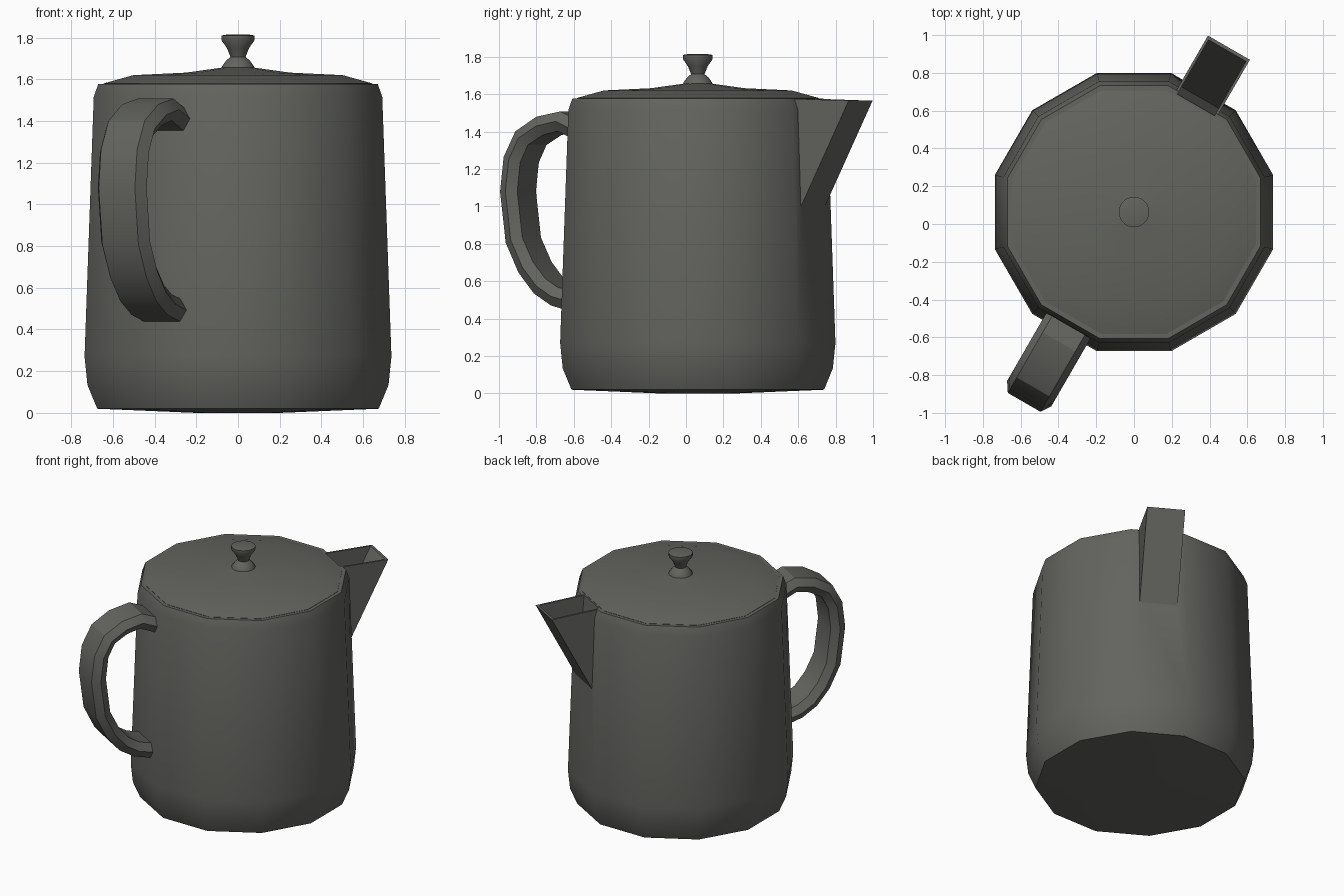
import bpy, bmesh, math
from mathutils import Vector

if "Cube" in bpy.data.objects:
    bpy.data.objects.remove(bpy.data.objects["Cube"])

CY = 0.063                                  # y of the pot's axis
AX = Vector((0.5, math.sqrt(3) / 2, 0))     # spout direction (60 degrees)
SIDE = Vector((AX.y, -AX.x, 0))             # sideways to the spout

mat = bpy.data.materials.new("dark_grey_metal")
mat.diffuse_color = (0.125, 0.125, 0.115, 1)
mat.use_nodes = True
mat.node_tree.nodes["Principled BSDF"].inputs["Base Color"].default_value = mat.diffuse_color


def place(d, t, z):
    """Point at distance d along the spout axis, t sideways, height z."""
    return Vector((0, CY, z)) + AX * d + SIDE * t


def loft(name, rings, closed_caps=True):
    """Skin a list of equal-length point rings."""
    bm = bmesh.new()
    vs = [[bm.verts.new(p) for p in r] for r in rings]
    n = len(vs[0])
    for a, b in zip(vs, vs[1:]):
        for i in range(n):
            j = (i + 1) % n
            bm.faces.new((a[i], a[j], b[j], b[i]))
    if closed_caps:
        bm.faces.new(vs[0][::-1])
        bm.faces.new(vs[-1])
    bmesh.ops.recalc_face_normals(bm, faces=bm.faces)
    me = bpy.data.meshes.new(name)
    bm.to_mesh(me)
    bm.free()
    me.materials.append(mat)
    ob = bpy.data.objects.new(name, me)
    bpy.context.collection.objects.link(ob)
    return ob


def lathe(name, profile, sides):
    """Turn (flat-to-centre radius, z) points around the pot's axis."""
    k = 1 / math.cos(math.pi / sides)
    ang = [2 * math.pi * (i + 0.5) / sides for i in range(sides)]
    return loft(name, [[(r * k * math.cos(a), CY + r * k * math.sin(a), z) for a in ang]
                       for r, z in profile])


def wedge(name, outline, half):
    return loft(name, [[place(d, t, z) for d, z in outline] for t in (-half, half)])


def activate(ob):
    bpy.ops.object.select_all(action='DESELECT')
    ob.select_set(True)
    bpy.context.view_layer.objects.active = ob


def smooth(ob, deg):
    activate(ob)
    bpy.ops.object.shade_smooth_by_angle(angle=math.radians(deg))


# twelve-sided body, lid and knob
body = lathe("body", [(0.2, 0), (0.675, 0.02), (0.722, 0.134), (0.736, 0.27),
                      (0.692, 1.516), (0.67, 1.578)], 12)
lid = lathe("lid", [(0.645, 1.565), (0.645, 1.58), (0.502, 1.62), (0.25, 1.632),
                    (0.07, 1.657)], 12)
knob = lathe("knob", [(0.08, 1.645), (0.077, 1.662), (0.057, 1.69), (0.036, 1.707),
                      (0.053, 1.75), (0.08, 1.788), (0.08, 1.81), (0.05, 1.815)], 16)

# open wedge spout, hollowed together with the body rim
spout = wedge("spout", [(0.647, 1.576), (0.69, 0.96), (1.005, 1.565)], 0.128)
cutter = wedge("spout_cutter", [(0.652, 1.62), (0.70, 1.014), (1.016, 1.62)], 0.114)
for ob in (body, spout):
    m = ob.modifiers.new("hollow", 'BOOLEAN')
    m.operation, m.solver, m.object = 'DIFFERENCE', 'EXACT', cutter
    activate(ob)
    bpy.ops.object.modifier_apply(modifier=m.name)
bpy.data.objects.remove(cutter)

# handle: six-sided section swept along a path of (distance, z)
path = [(0.66, 1.395), (0.80, 1.455), (0.92, 1.43), (1.03, 1.365), (1.09, 1.25),
        (1.11, 1.08), (1.077, 0.82), (1.005, 0.675), (0.92, 0.575), (0.83, 0.52), (0.66, 0.475)]
section = [(0.053, 0.10), (0, 0.135), (-0.053, 0.10), (-0.053, -0.10), (0, -0.135), (0.053, -0.10)]
rings = []
for i, (d, z) in enumerate(path):
    a, b = path[max(i - 1, 0)], path[min(i + 1, len(path) - 1)]
    out = Vector((a[1] - b[1], b[0] - a[0])).normalized()
    rings.append([place(-(d + out.x * o), -t, z + out.y * o) for o, t in section])
handle = loft("handle", rings)

for ob, deg in ((body, 32), (lid, 32), (knob, 40), (handle, 25), (spout, 20)):
    smooth(ob, deg)
